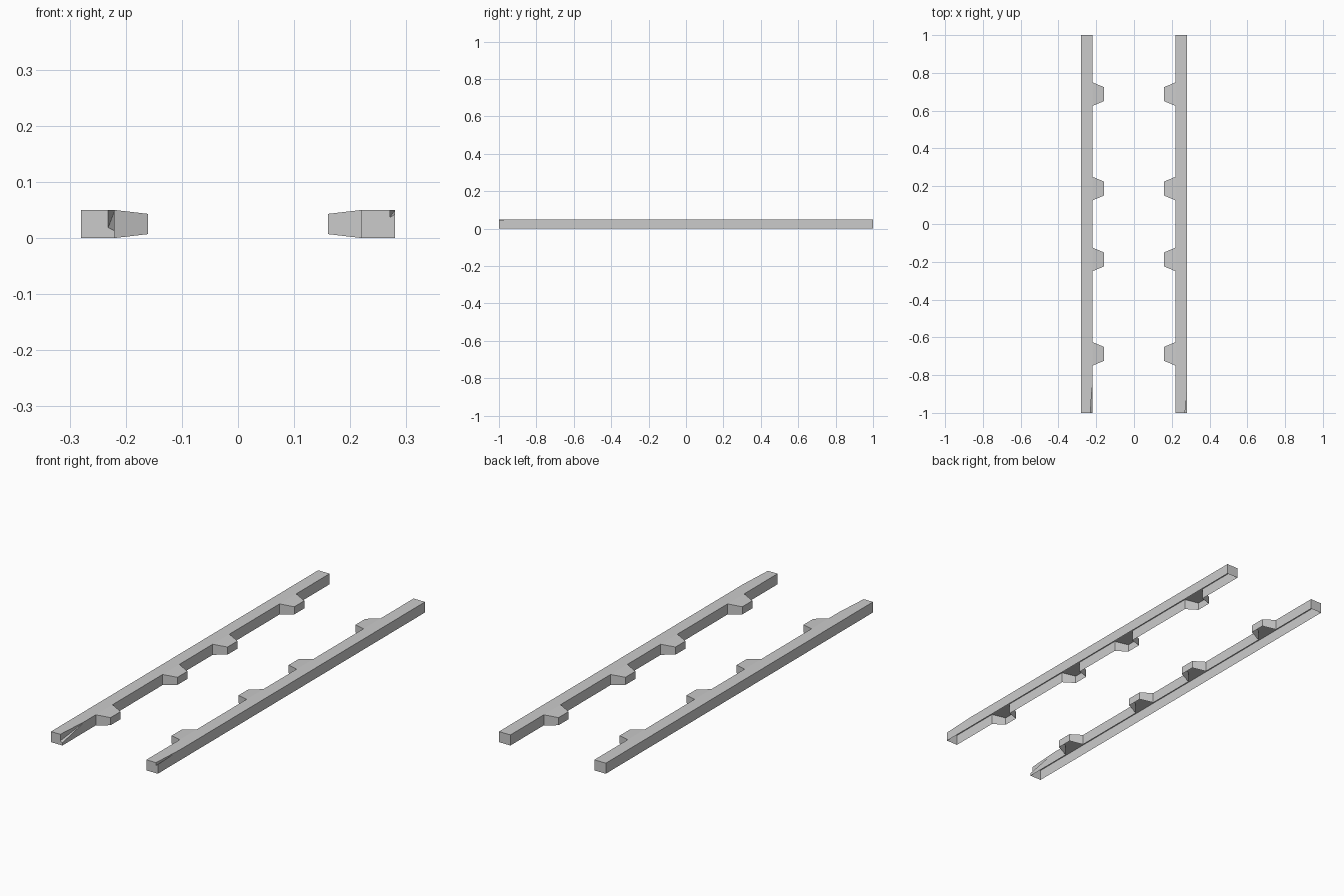
import bpy, bmesh
from mathutils import Vector

if "Cube" in bpy.data.objects:
    bpy.data.objects.remove(bpy.data.objects["Cube"])

TABS = (-0.6875, -0.1875, 0.1875, 0.6875)
HALF = 0.0625                      # half width of a tab where it meets the rail
IN, OUT, TIP, H = 0.22, 0.28, 0.16, 0.05


def new_object(name, bm):
    mesh = bpy.data.meshes.new(name)
    bm.to_mesh(mesh)
    bm.free()
    obj = bpy.data.objects.new(name, mesh)
    bpy.context.collection.objects.link(obj)
    return obj


def make_rail(name, side):
    # long bar, sliced at the tab edges
    bm = bmesh.new()
    bmesh.ops.create_cube(bm, size=1)
    for v in bm.verts:
        v.co = Vector((side * (IN + OUT) / 2 + v.co.x * (OUT - IN),
                       v.co.y * 2, H / 2 + v.co.z * H))
    for y in [t + s * HALF for t in TABS for s in (-1, 1)]:
        bmesh.ops.bisect_plane(bm, geom=bm.verts[:] + bm.edges[:] + bm.faces[:],
                               plane_co=(0, y, 0), plane_no=(0, 1, 0))
    # tapered tabs extruded from the inner wall
    bm.normal_update()
    inner = [f for f in bm.faces if f.normal.x * side < -0.9
             and any(abs(f.calc_center_median().y - t) < 0.01 for t in TABS)]
    for f in bmesh.ops.extrude_discrete_faces(bm, faces=inner)["faces"]:
        c = f.calc_center_median()
        for v in f.verts:
            v.co = Vector((side * TIP, c.y + (v.co.y - c.y) * 0.6,
                           c.z + (v.co.z - c.z) * 0.72))
    bmesh.ops.recalc_face_normals(bm, faces=bm.faces)
    return new_object(name, bm)


def chip_corner(rail, points):
    # long splinter cut out of a front corner
    bm = bmesh.new()
    for p in points:
        bm.verts.new(p)
    bmesh.ops.convex_hull(bm, input=bm.verts[:])
    bmesh.ops.recalc_face_normals(bm, faces=bm.faces)
    cutter = new_object("chip_cutter", bm)
    cutter.hide_render = True
    mod = rail.modifiers.new("chip", "BOOLEAN")
    mod.operation = "DIFFERENCE"
    mod.solver = "EXACT"
    mod.object = cutter
    bpy.context.view_layer.update()
    dg = bpy.context.evaluated_depsgraph_get()
    mesh = bpy.data.meshes.new_from_object(rail.evaluated_get(dg))
    rail.modifiers.clear()
    rail.data = mesh
    bpy.data.objects.remove(cutter)


def open_bottom(rail):
    # the rail and its tabs are hollow shells, open underneath
    bm = bmesh.new()
    bm.from_mesh(rail.data)
    bm.normal_update()
    under = [f for f in bm.faces
             if f.normal.z < -0.8 and f.calc_center_median().z < 0.008]
    bmesh.ops.delete(bm, geom=under, context="FACES")
    bm.to_mesh(rail.data)
    bm.free()


left = make_rail("left_rail", -1)
right = make_rail("right_rail", 1)

chip_corner(left, [(-0.219, -0.82, 0.051), (-0.232, -1.01, 0.051),
                   (-0.232, -1.01, 0.017), (-0.219, -1.01, 0.010),
                   (-0.219, -1.01, 0.051)])
chip_corner(right, [(0.281, -0.81, 0.051), (0.270, -1.01, 0.051),
                    (0.270, -1.01, 0.036), (0.281, -1.01, 0.043),
                    (0.281, -1.01, 0.051)])

for rail in (left, right):
    open_bottom(rail)
